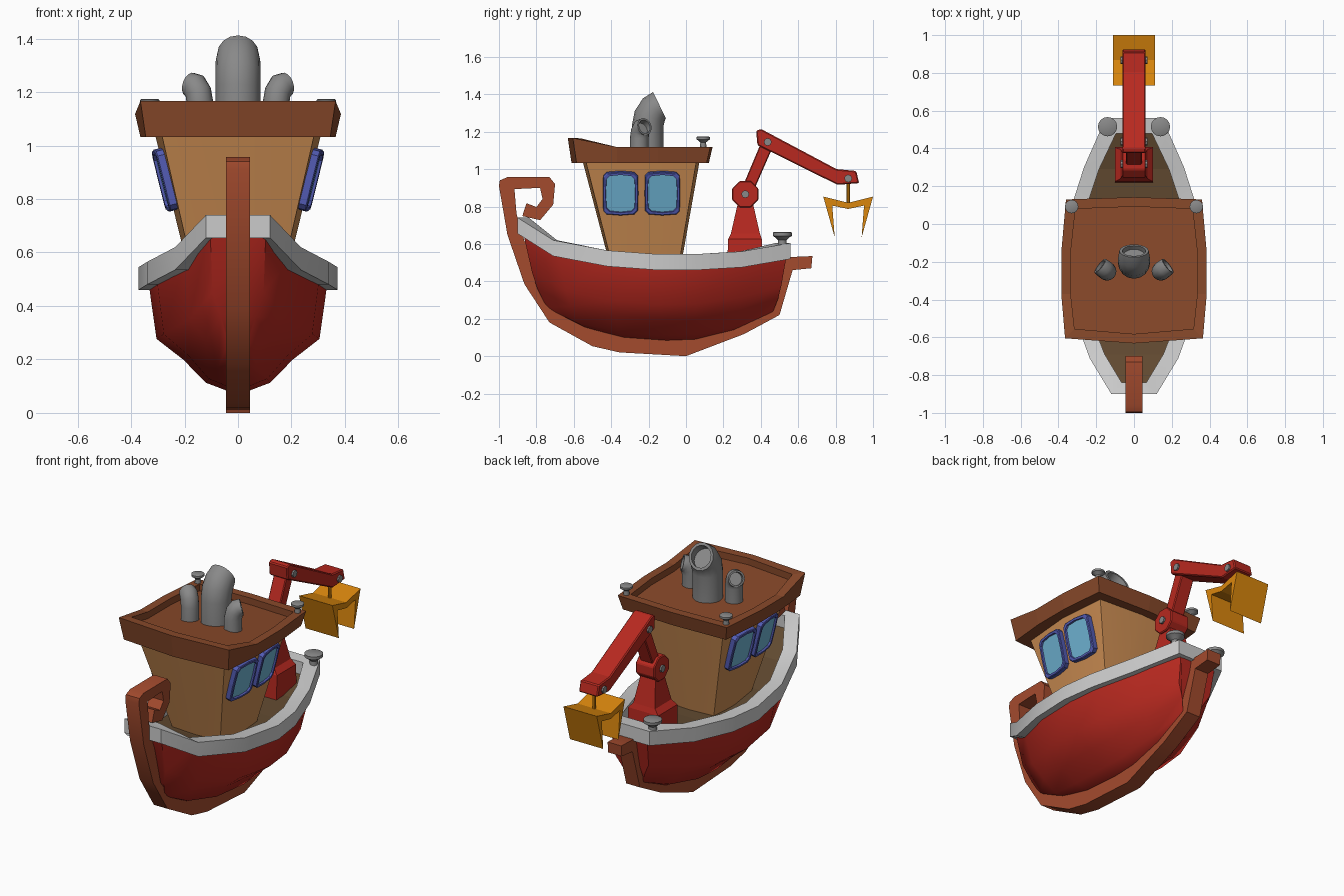
import bpy, bmesh
from math import cos, sin, pi, radians
from mathutils import Vector, Quaternion

cube = bpy.data.objects.get("Cube")
if cube:
    bpy.data.objects.remove(cube, do_unlink=True)


def material(name, r, g, b):
    m = bpy.data.materials.new(name)
    m.diffuse_color = (r, g, b, 1)
    m.use_nodes = True
    m.node_tree.nodes["Principled BSDF"].inputs["Base Color"].default_value = (r, g, b, 1)
    return m


RED = material("red paint", .48, .022, .014)
WHITE = material("pale grey trim", .6, .6, .6)
KEEL = material("red brown wood", .37, .07, .027)
ROOF = material("roof brown", .25, .067, .023)
TAN = material("tan wood", .6, .265, .085)
GREY = material("grey metal", .25, .25, .25)
BLUE = material("blue frame", .085, .105, .45)
GLASS = material("light blue glass", .16, .46, .66)
ORANGE = material("orange metal", .7, .24, .004)
DECK = material("dark deck wood", .12, .068, .03)


def loft(name, rings, mat, end_mat=None, caps=True, loop=False, closed=True, smooth=0):
    """Skin a list of equal-sized point rings into one object."""
    bm = bmesh.new()
    vs = [[bm.verts.new(p) for p in ring] for ring in rings]
    n = len(vs[0])
    pairs = list(zip(vs, vs[1:])) + ([(vs[-1], vs[0])] if loop else [])
    for a, b in pairs:
        for i in range(n if closed else n - 1):
            j = (i + 1) % n
            bm.faces.new((a[i], a[j], b[j], b[i]))
    if caps and not loop:
        bm.faces.new(vs[0])
        bm.faces.new(vs[-1]).material_index = 1 if end_mat else 0
    bmesh.ops.recalc_face_normals(bm, faces=bm.faces)
    me = bpy.data.meshes.new(name)
    bm.to_mesh(me)
    bm.free()
    ob = bpy.data.objects.new(name, me)
    bpy.context.collection.objects.link(ob)
    for m in (mat, end_mat):
        if m:
            me.materials.append(m)
    if smooth:
        bpy.ops.object.select_all(action='DESELECT')
        ob.select_set(True)
        bpy.context.view_layer.objects.active = ob
        bpy.ops.object.shade_smooth_by_angle(angle=radians(smooth))
    return ob


def prism(name, pts, half, mat, bevel=0, smooth=0):
    """Extrude a side profile (y, z) across x."""
    ob = loft(name, [[(x, y, z) for y, z in pts] for x in (-half, half)], mat, smooth=smooth)
    if bevel:
        b = ob.modifiers.new("edge", 'BEVEL')
        b.width, b.segments = bevel, 1


def disc(y, z, r, n, turn=0):
    return [(y + r * cos(2 * pi * i / n + turn), z + r * sin(2 * pi * i / n + turn)) for i in range(n)]


def pipe(name, x, y, d, path, mat=GREY, n=16):
    """Bent round tube; path rows are offset along d, height, tilt, radius."""
    d = Vector(d).normalized()
    axis = Vector((0, 0, 1)).cross(d)
    rings = []
    for off, z, tilt, r in path:
        q = Quaternion(axis, radians(tilt))
        c = Vector((x, y, z)) + d * off
        rings.append([c + q @ Vector((r * cos(2 * pi * i / n), r * sin(2 * pi * i / n), 0))
                      for i in range(n)])
    loft(name, rings, mat, smooth=40)


# Open-topped hull: top y, half width, top z, keel y, keel z
stations = [(-.88, .105, .70, -.68, .22), (-.69, .20, .58, -.52, .14),
            (-.42, .305, .51, -.33, .095), (-.15, .335, .49, -.1, .08),
            (.05, .315, .49, .05, .085), (.3, .235, .51, .25, .13),
            (.54, .12, .55, .43, .21)]
section = [(0, .1), (.08, .36), (.29, .61), (.48, .91), (1, 1)]
rings = []
for yt, w, zt, yb, zb in stations:
    half = [(w * f, yb + (yt - yb) * t ** .45, zb + (zt - zb) * t) for t, f in section]
    rings.append([(-x, y, z) for x, y, z in reversed(half)] + half)
loft("hull", rings, RED, closed=False, smooth=55)

# Gunwale rim and deck: outer half width, outer y, inner y, top z
rim = [(.12, -.9, -.84, .74), (.235, -.71, -.69, .62), (.34, -.42, -.42, .565),
       (.372, -.15, -.15, .545), (.345, .05, .05, .545), (.265, .3, .29, .56),
       (.15, .56, .48, .605)]


def rim_section(s, w, yo, yi, z):
    i = w - (.055 if w < .2 else .08)
    return [(s * w, yo, z), (s * w, yo, z - .085), (s * i, yi, z - .085), (s * i, yi, z)]


loft("gunwale", [rim_section(1, *r) for r in rim] + [rim_section(-1, *r) for r in reversed(rim)],
     WHITE, loop=True, smooth=35)
loft("deck", [[(-w + .05, yi, z - .075), (w - .05, yi, z - .075)] for w, yo, yi, z in rim],
     DECK, caps=False, closed=False)

# Keel with curled bow
keel = [(-.853, .818), (-.8, .797), (-.767, .84), (-.78, .9), (-.917, .893), (-.906, .76),
        (-.865, .62), (-.8, .48), (-.63, .25), (-.45, .14), (0, .1), (.28, .16), (.43, .27),
        (.5, .5), (.56, .53), (.676, .535), (.67, .47), (.57, .46), (.5, .22), (.31, .118),
        (0, 0), (-.355, .02), (-.5, .053), (-.73, .18), (-.864, .385), (-.955, .65),
        (-1, .91), (-.995, .94), (-.955, .957), (-.73, .957), (-.7, .92), (-.71, .81),
        (-.78, .727), (-.875, .749)]
prism("keel", keel, .045, KEEL, smooth=30)


# Cabin with bowed walls, flaring upward
def bowed(xc, xm, yf, yb, bow, z):
    m = (yf + yb) / 2
    return [(xc, yf, z), (xm, m, z), (xc, yb, z), (0, yb + bow, z),
            (-xc, yb, z), (-xm, m, z), (-xc, yf, z), (0, yf - bow, z)]


loft("cabin", [bowed(.15, .165, -.385, -.045, .012, .45),
               bowed(.285, .31, -.535, .055, .017, 1.04)], TAN, smooth=30)


# Roof tray, raised toward the front
def roof_ring(inset, z=None, drop=0):
    side = [(.365, -.605), (.385, -.37), (.385, -.15), (.36, .13)]
    side = [(x - inset, y + (inset if y < -.5 else -inset if y > 0 else 0)) for x, y in side]
    pts = side + [(0, .142 - inset)] + [(-x, y) for x, y in reversed(side)] + [(0, -.632 + inset)]
    lift = lambda y: 1.118 + .048 * min(1, max(0, (-.37 - y) / .2))
    return [(x, y, z if z else lift(y) - drop) for x, y in pts]


loft("roof", [roof_ring(.02, 1.032), roof_ring(0), roof_ring(.05), roof_ring(.05, drop=.04)], ROOF)


# Side windows lying on the cabin walls
def window_ring(s, y0, y1, inset, out):
    y0, y1, z0, z1, c = y0 + inset, y1 - inset, .765 + inset, .985 - inset, .018
    ym, zm = (y0 + y1) / 2, (z0 + z1) / 2
    pts = [(y0 + c, z0), (ym, z0 - .006), (y1 - c, z0), (y1, z0 + c), (y1 + .003, zm),
           (y1, z1 - c), (y1 - c, z1), (ym, z1 + .006), (y0 + c, z1), (y0, z1 - c),
           (y0 - .003, zm), (y0, z0 + c)]
    ring = []
    for y, z in pts:
        f = (z - .45) / .59
        wall = .165 + .145 * f - (.015 + .01 * f) * abs(y + .23) / (.17 + .125 * f)
        ring.append((s * (wall + out), y, z - .25 * out))
    return ring


for s, side in ((1, "left"), (-1, "right")):
    for y0, y1, place in ((-.442, -.258, "front"), (-.218, -.034, "rear")):
        loft(f"{side}_{place}_window",
             [window_ring(s, y0, y1, i, o) for i, o in
              ((0, -.01), (0, .026), (.004, .03), (.015, .03), (.017, .02))], BLUE, GLASS)

# Smoke stacks
pipe("main_stack", 0, -.205, (0, 1, 0),
     [(0, 1.06, 0, .085), (0, 1.23, 0, .085), (.01, 1.28, 22, .085), (.034, 1.32, 45, .083),
      (.063, 1.342, 64, .078), (.063, 1.342, 64, .062), (.03, 1.315, 48, .062)])
for s, side in ((1, "left"), (-1, "right")):
    pipe(f"{side}_small_stack", s * .143, -.25, (s * .78, .62, 0),
         [(0, 1.06, 0, .05), (0, 1.165, 0, .05), (.007, 1.198, 28, .05), (.024, 1.222, 55, .05),
          (.046, 1.227, 76, .047), (.046, 1.227, 76, .037), (.02, 1.215, 60, .037)])

    # Mooring bollards on stern and roof
    for place, x, y, z, k in (("stern", .14, .515, .59, 1), ("roof", .33, .092, 1.122, .7)):
        pipe(f"{side}_{place}_bollard", s * x, y, (0, 1, 0),
             [(0, z - .02, 0, .026 * k), (0, z + .03 * k, 0, .022 * k),
              (0, z + .046 * k, 0, .04 * k), (0, z + .053 * k, 0, .051 * k),
              (0, z + .07 * k, 0, .051 * k), (0, z + .074 * k, 0, .044 * k)])

# Crane pedestal, elbow and arms
tower = [(.1, .22, .41, .46), (.1, .225, .405, .625), (.072, .24, .395, .655), (.046, .28, .355, .83)]
loft("crane_pedestal", [[(-x, a, z), (x, a, z), (x, b, z), (-x, b, z)] for x, a, b, z in tower], RED)
prism("crane_elbow", disc(.317, .866, .077, 8, pi / 8), .062, RED, .005)
prism("crane_lower_arm", [(.3, .9), (.36, .88), (.465, 1.12), (.405, 1.15)], .042, RED, .005)
prism("crane_upper_arm", [(.375, 1.205), (.402, 1.214), (.805, 1.0), (.91, .99), (.926, .925),
                          (.81, .916), (.382, 1.128)], .062, RED, .006)
for name, y, z in (("elbow", .317, .866), ("shoulder", .437, 1.145), ("tip", .867, .95)):
    prism(f"{name}_bolt", disc(y, z, .021, 8), .072, GREY)

# Grab bucket
pipe("bucket_hanger", 0, .867, (0, 1, 0), [(0, .80, 0, .01), (0, .94, 0, .01)], ORANGE, 8)
claw = [(0, .82), (.133, .853), (.072, .635), (.085, .805), (0, .787)]
prism("grab_bucket", [(.867 + y, z) for y, z in claw]
      + [(.867 - y, z) for y, z in reversed(claw[1:-1])], .11, ORANGE)
